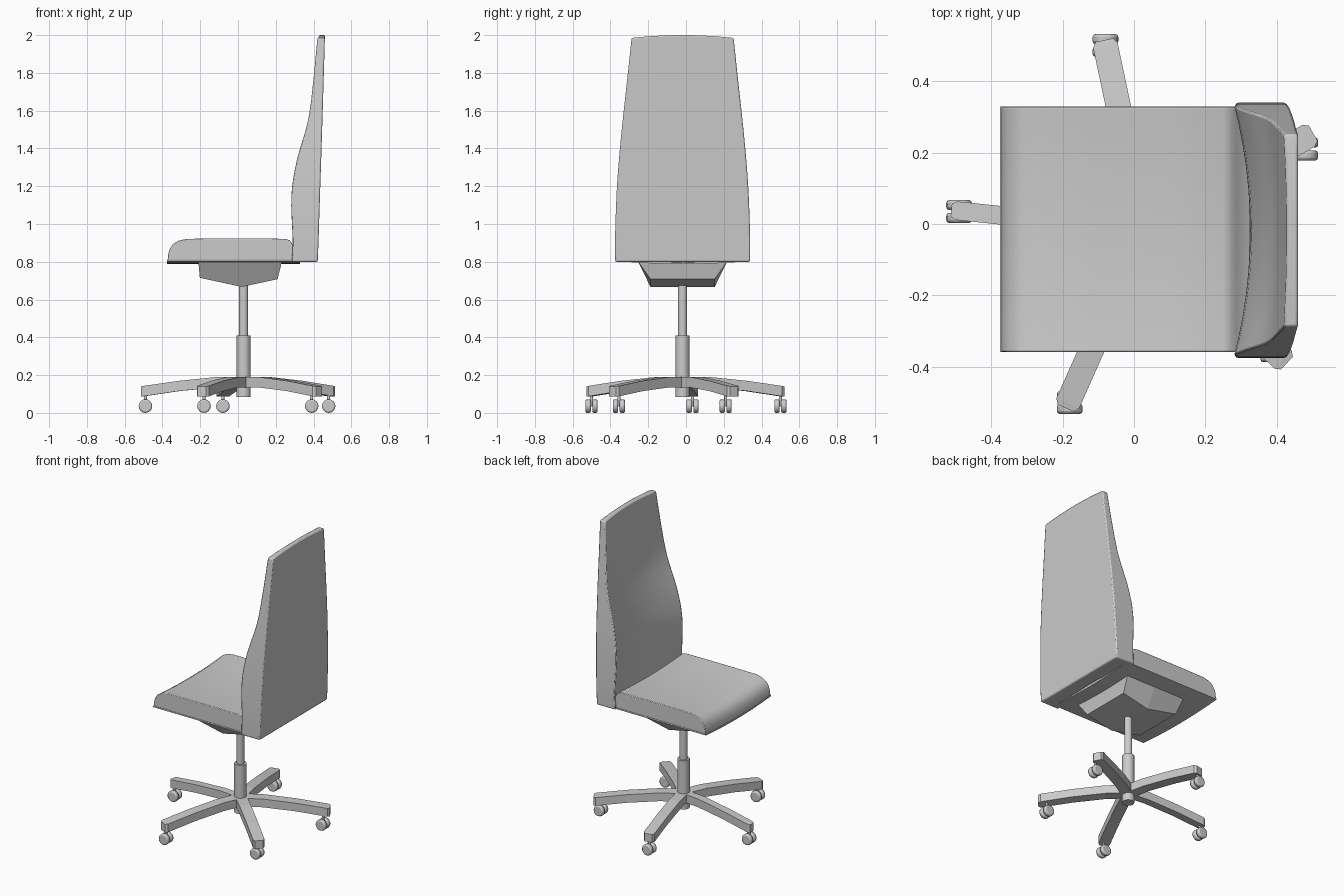
import bpy, bmesh, math
from mathutils import Matrix, Vector

if "Cube" in bpy.data.objects:
    bpy.data.objects.remove(bpy.data.objects["Cube"])

CX, CY = 0.03, -0.018   # column axis, chair mid-line


def finish(name, bm, smooth=True, bevel=0):
    bmesh.ops.recalc_face_normals(bm, faces=bm.faces)
    me = bpy.data.meshes.new(name)
    bm.to_mesh(me)
    bm.free()
    ob = bpy.data.objects.new(name, me)
    bpy.context.collection.objects.link(ob)
    bpy.ops.object.select_all(action='DESELECT')
    bpy.context.view_layer.objects.active = ob
    ob.select_set(True)
    if bevel:
        mod = ob.modifiers.new("edge", 'BEVEL')
        mod.width, mod.segments = bevel, 2
        mod.limit_method, mod.angle_limit = 'ANGLE', math.radians(50)
    if smooth:
        bpy.ops.object.shade_smooth_by_angle(angle=math.radians(40))
    return ob


def loft(bm, rings):
    """Skin a list of closed rings and cap both ends."""
    vs = [[bm.verts.new(p) for p in r] for r in rings]
    n = len(vs[0])
    for a, b in zip(vs, vs[1:]):
        for i in range(n):
            j = (i + 1) % n
            bm.faces.new((a[i], a[j], b[j], b[i]))
    return vs


def cyl(name, r, z0, z1):
    bm = bmesh.new()
    bmesh.ops.create_cone(bm, cap_ends=True, segments=20, radius1=r, radius2=r, depth=z1 - z0,
                          matrix=Matrix.Translation((CX, CY, (z0 + z1) / 2)))
    return finish(name, bm)


def smooth_at(table, z):
    """Catmull-Rom lookup of row values by height."""
    for i in range(len(table) - 1):
        if z <= table[i + 1][0] + 1e-6:
            break
    p = [table[max(0, min(len(table) - 1, i + k))] for k in (-1, 0, 1, 2)]
    t = (z - p[1][0]) / (p[2][0] - p[1][0])
    out = []
    for k in range(1, len(p[0])):
        d = p[2][0] - p[1][0]
        m1 = (p[2][k] - p[0][k]) / (p[2][0] - p[0][0]) * d
        m2 = (p[3][k] - p[1][k]) / (p[3][0] - p[1][0]) * d
        out.append((2*t**3 - 3*t*t + 1) * p[1][k] + (t**3 - 2*t*t + t) * m1
                   + (3*t*t - 2*t**3) * p[2][k] + (t**3 - t*t) * m2)
    return out


COLS = [-1 + i / 6 for i in range(13)]

# Backrest: height, front edge x, rear x, half width, hollow in front face
rows = [(0.80, 0.283, 0.422, 0.357, 0.045), (0.90, 0.288, 0.426, 0.358, 0.045),
        (1.15, 0.281, 0.434, 0.350, 0.045), (1.33, 0.308, 0.440, 0.338, 0.045),
        (1.55, 0.370, 0.447, 0.317, 0.025), (1.75, 0.397, 0.453, 0.295, 0.014),
        (1.985, 0.420, 0.460, 0.270, 0.008)]
bm = bmesh.new()
rings = []
N = 24
for i in range(N + 1):
    z = 0.80 + 1.185 * i / N
    xf, xb, w, hollow = smooth_at(rows, z)
    bow = 0.015 * max(0, (z - 1.7) / 0.285)
    front = [(xf + hollow * (1 - c * c), CY + w * c, z + bow * (1 - c * c)) for c in COLS]
    back = [(xb, CY + w * c, z + bow * (1 - c * c)) for c in reversed(COLS)]
    rings.append(front + back)
vs = loft(bm, rings)
n = len(COLS)
for r in (vs[0], vs[-1]):
    for i in range(n - 1):
        bm.faces.new((r[i], r[i + 1], r[2*n - 2 - i], r[2*n - 1 - i]))
finish("backrest", bm, bevel=0.007)

# Seat cushion and the thin pan below it, both sagging across the width
def sagging(name, prof, w, sag, bevel):
    bm = bmesh.new()
    vs = loft(bm, [[(x, CY + 0.003 + w * c, z - sag * (1 - c * c)) for x, z in prof] for c in COLS])
    bm.faces.new(vs[0])
    bm.faces.new(vs[-1])
    return finish(name, bm, bevel=bevel)


sagging("seat_cushion", [(-0.372, 0.81), (-0.371, 0.835), (-0.362, 0.868), (-0.345, 0.893),
                         (-0.315, 0.912), (-0.27, 0.922), (-0.1, 0.923), (0.1, 0.923), (0.25, 0.922),
                         (0.275, 0.914), (0.287, 0.895), (0.325, 0.87), (0.325, 0.81)], 0.343, 0.015, 0.004)
sagging("seat_pan", [(-0.376, 0.803), (-0.376, 0.812), (0.328, 0.812), (0.328, 0.803)], 0.344, 0.015, 0)

# Tilt mechanism: tapered block with a ridged underside
bm = bmesh.new()
loft_rows = [(-0.21, -0.202, 0.715), (0.02, 0.02, 0.667), (0.232, 0.21, 0.708)]
vs = loft(bm, [[(xt, CY - 0.235, 0.80), (xt, CY + 0.235, 0.80),
                (xb, CY + 0.17, zb), (xb, CY - 0.17, zb)] for xt, xb, zb in loft_rows])
bm.faces.new(vs[0])
bm.faces.new(vs[-1])
finish("tilt_mechanism", bm, smooth=False)

# Gas lift column
cyl("column_sleeve", 0.037, 0.085, 0.41)
cyl("column_piston", 0.024, 0.40, 0.69)

# Five star-base arms: radius, top z, bottom z, width factor
arm = [(0.0, 0.19, 0.135, 1.0), (0.14, 0.19, 0.135, 1.0), (0.34, 0.17, 0.116, 1.0),
       (0.53, 0.143, 0.088, 1.0), (0.545, 0.14, 0.086, 0.7)]
for k, (ang, wid) in enumerate([(30, 0.07), (102, 0.07), (174, 0.052), (246, 0.07), (317, 0.07)]):
    bm = bmesh.new()
    h = wid / 2
    vs = loft(bm, [[(r, -h * f, zb), (r, h * f, zb), (r, h * f, zt), (r, -h * f, zt)]
                   for r, zt, zb, f in arm])
    bm.faces.new(vs[0])
    bm.faces.new(vs[-1])
    bm.transform(Matrix.Translation((CX, CY, 0)) @ Matrix.Rotation(math.radians(ang), 4, 'Z'))
    finish(f"base_arm_{k}", bm, smooth=False)

# Twin-wheel casters, all rolling along x, with short stems
for k, (x, y) in enumerate([(0.48, 0.21), (-0.08, 0.50), (-0.49, 0.035), (-0.18, -0.50), (0.39, -0.355)]):
    bm = bmesh.new()
    for s in (-1, 1):
        bmesh.ops.create_cone(bm, cap_ends=True, segments=16, radius1=0.036, radius2=0.036, depth=0.028,
                              matrix=Matrix.Translation((x, y + s * 0.018, 0.036))
                              @ Matrix.Rotation(math.pi / 2, 4, 'X'))
    finish(f"caster_wheels_{k}", bm, bevel=0.008)
    bm = bmesh.new()
    bmesh.ops.create_cone(bm, cap_ends=True, segments=10, radius1=0.008, radius2=0.008, depth=0.07,
                          matrix=Matrix.Translation((x, y, 0.07)))
    finish(f"caster_stem_{k}", bm)
